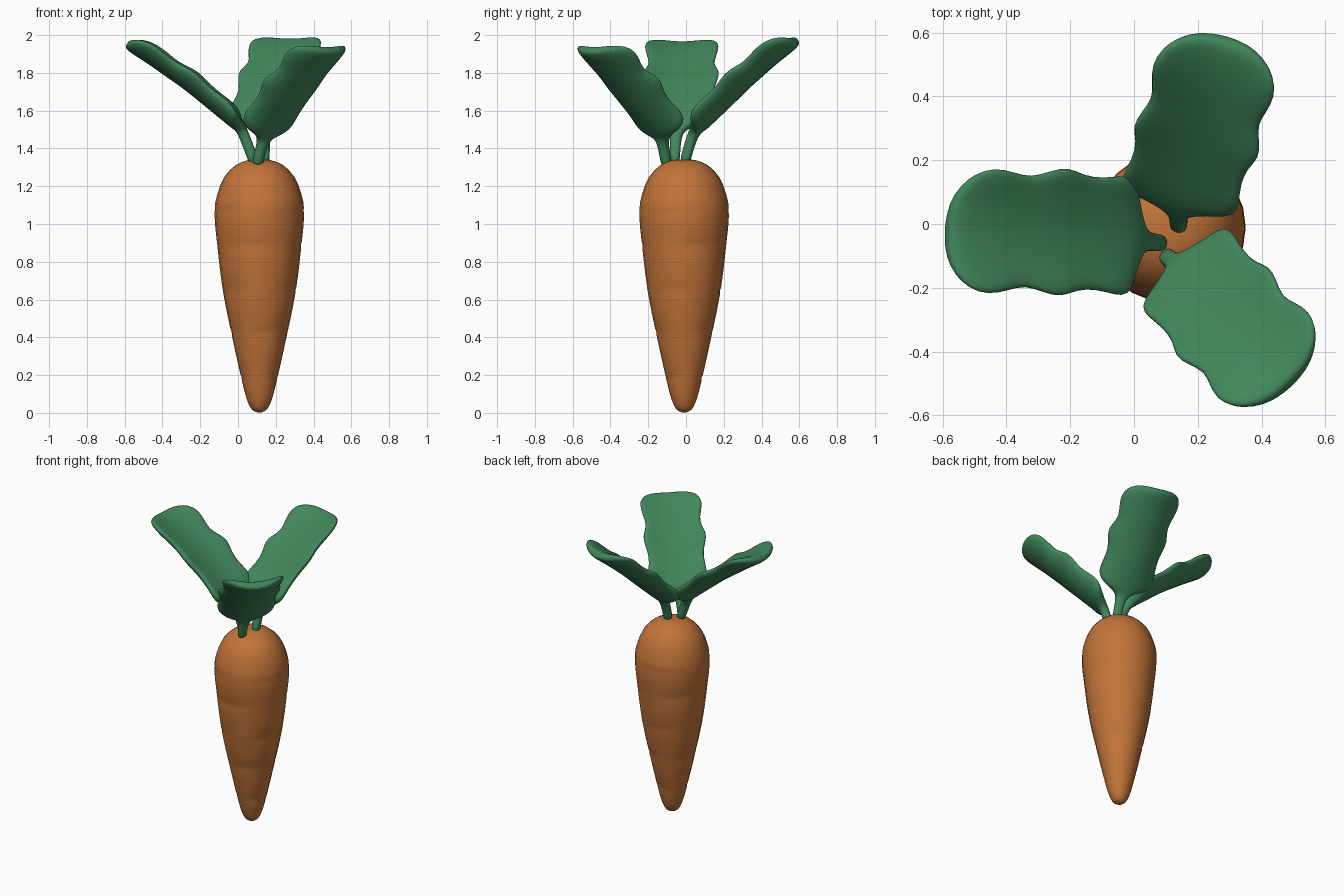
import bpy, bmesh, math
from mathutils import Vector

if "Cube" in bpy.data.objects:
    bpy.data.objects.remove(bpy.data.objects["Cube"])


def material(name, rgb):
    m = bpy.data.materials.new(name)
    m.diffuse_color = (*rgb, 1)
    m.use_nodes = True
    m.node_tree.nodes["Principled BSDF"].inputs["Base Color"].default_value = m.diffuse_color
    return m


ORANGE = material("carrot orange", (0.54, 0.175, 0.041))
GREEN = material("leaf green", (0.053, 0.243, 0.105))


def catmull(pts, t):
    """Smooth curve through pts, t from 0 to len(pts) - 1."""
    i = min(int(t), len(pts) - 2)
    f = t - i
    b, c = pts[i], pts[i + 1]
    a = pts[i - 1] if i else b * 2 - c
    d = pts[i + 2] if i + 2 < len(pts) else c * 2 - b
    return (b * 2 + (c - a) * f + (a * 2 - b * 5 + c * 4 - d) * f ** 2
            + (b * 3 - a - c * 3 + d) * f ** 3) * 0.5


def loft(name, rings, mat, levels):
    """Closed skin over a list of point rings."""
    bm = bmesh.new()
    loops = [[bm.verts.new(p) for p in ring] for ring in rings]
    n = len(rings[0])
    for lo, hi in zip(loops, loops[1:]):
        for k in range(n):
            bm.faces.new((lo[k], lo[(k + 1) % n], hi[(k + 1) % n], hi[k]))
    bm.faces.new(loops[0][::-1])
    bm.faces.new(loops[-1])
    bmesh.ops.recalc_face_normals(bm, faces=bm.faces)
    for f in bm.faces:
        f.smooth = True
    me = bpy.data.meshes.new(name)
    bm.to_mesh(me)
    bm.free()
    me.materials.append(mat)
    ob = bpy.data.objects.new(name, me)
    bpy.context.collection.objects.link(ob)
    if levels:
        mod = ob.modifiers.new("smooth", 'SUBSURF')
        mod.levels = mod.render_levels = levels
    return ob


# Carrot root: (radius, height) profile with shallow creases (height, strongest angle)
PROFILE = [(0.012, 0.003), (0.04, 0.018), (0.066, 0.07), (0.097, 0.19), (0.15, 0.43),
           (0.194, 0.65), (0.223, 0.89), (0.238, 1.06), (0.222, 1.16), (0.185, 1.25),
           (0.125, 1.312), (0.06, 1.338), (0.01, 1.342)]
CREASES = [(0.19, -40), (0.43, -70), (0.65, -20), (0.89, -100), (1.07, -140)]
prof = [Vector((r, z)) for r, z in PROFILE]
samples = [catmull(prof, i * 0.5) for i in range(2 * len(prof) - 1)]


def radius(z):
    for a, b in zip(samples, samples[1:]):
        if z <= b.y:
            return a.x + (b.x - a.x) * (z - a.y) / max(b.y - a.y, 1e-6)
    return samples[-1].x


heights = {round(s.y, 3) for s in samples}
for z, _ in CREASES:
    heights = {h for h in heights if abs(h - z) > 0.024}
    heights |= {round(z + d, 3) for d in (-0.02, 0, 0.015)}
rings = []
for z in sorted(heights):
    ring = []
    for k in range(24):
        a = math.tau * k / 24
        r = radius(z)
        for cz, deg in CREASES:
            if abs(z - cz) < 0.004:
                r -= 0.002 + 0.002 * math.cos(3 * (a - math.radians(deg)))
        ring.append((0.113 + r * math.cos(a), -0.01 + r * math.sin(a), z))
    rings.append(ring)
loft("carrot_root", rings, ORANGE, 0)

# Leaf stations: position along path, half width, half thickness
STATIONS = [(0, .028, .028), (0.6, .028, .028), (1.1, .03, .028), (1.5, .045, .03),
            (1.72, .09, .034), (1.92, .15, .038), (2.1, .188, .04), (2.35, .192, .041),
            (2.65, .178, .041), (2.95, .182, .041), (3.25, .21, .04), (3.5, .195, .04),
            (3.75, .172, .04), (4.05, .19, .039), (4.4, .204, .037), (4.7, .185, .034),
            (4.88, .145, .03), (4.97, .1, .022), (5, .05, .012)]


def leaf(name, path):
    """Stem and thick, cupped, wavy-edged blade along a path."""
    pts = [Vector(p) for p in path]
    out = pts[-1] - pts[1]
    side = Vector((-out.y, out.x, 0)).normalized()
    rings = []
    for t, w, th in STATIONS:
        c = catmull(pts, t)
        tangent = catmull(pts, min(t + 0.05, 5)) - catmull(pts, max(t - 0.05, 0))
        up = tangent.cross(side).normalized()
        if up.z < 0:
            up = -up
        blade = min(1, max(0, (t - 1.5) / 0.8))
        ring = []
        for k in range(16):
            a = math.tau * k / 16
            ca, sa = math.cos(a), math.sin(a)
            u = math.copysign(abs(ca) ** 0.85, ca)
            v = math.copysign(abs(sa) ** 0.75, sa)
            cup = 0.06 * blade * ((u * w / 0.19) ** 2 - 0.25)
            ring.append(c + side * (u * w) + up * (v * th + cup))
        rings.append(ring)
    loft(name, rings, GREEN, 1)


# Three leaves spreading from the crown
leaf("left_leaf", [(.09, -.06, 1.31), (.04, -.055, 1.45), (-.02, -.04, 1.555),
                   (-.2, -.025, 1.71), (-.4, -.022, 1.855), (-.58, -.02, 1.965)])
leaf("back_leaf", [(.14, -.01, 1.31), (.14, .025, 1.44), (.14, .085, 1.545),
                   (.19, .25, 1.71), (.24, .415, 1.86), (.28, .575, 1.98)])
leaf("front_leaf", [(.10, -.10, 1.30), (.125, -.12, 1.41), (.165, -.145, 1.51),
                    (.275, -.27, 1.675), (.385, -.39, 1.825), (.485, -.495, 1.935)])
